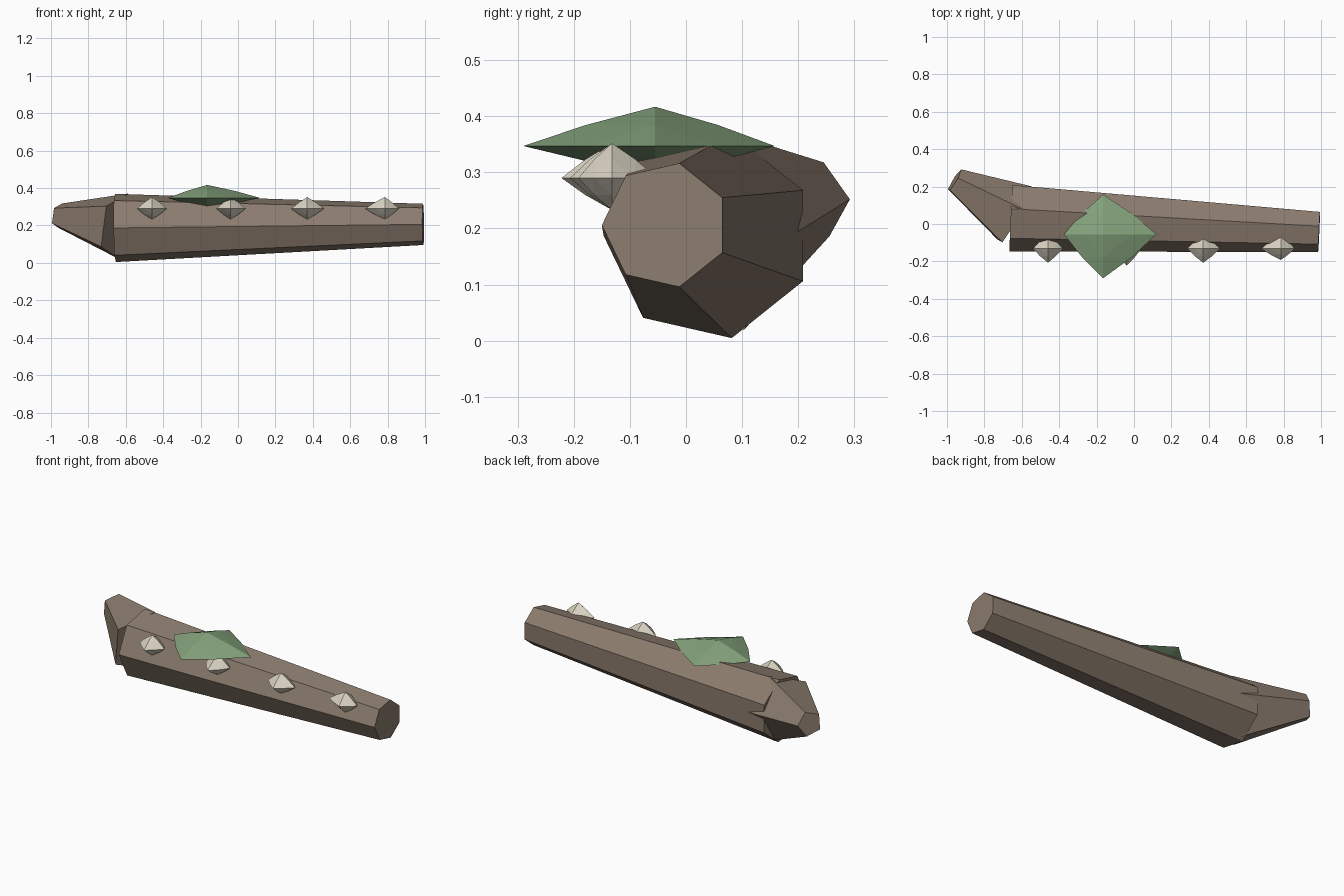
import bpy, bmesh
from math import cos, sin, pi
from mathutils import Vector

if "Cube" in bpy.data.objects:
    bpy.data.objects.remove(bpy.data.objects["Cube"])


def material(name, rgb):
    m = bpy.data.materials.new(name)
    m.diffuse_color = (*rgb, 1)
    m.use_nodes = True
    m.node_tree.nodes["Principled BSDF"].inputs["Base Color"].default_value = m.diffuse_color
    return m


BARK = material("bark", (0.26, 0.20, 0.155))
MOSS = material("moss_green", (0.23, 0.36, 0.20))
CREAM = material("fungus_cream", (0.70, 0.65, 0.54))


def finish(bm, name, mat):
    bmesh.ops.recalc_face_normals(bm, faces=bm.faces)
    me = bpy.data.meshes.new(name)
    bm.to_mesh(me)
    bm.free()
    me.materials.append(mat)
    ob = bpy.data.objects.new(name, me)
    bpy.context.collection.objects.link(ob)
    return ob


def tapered_log(name, a, b, ra, rb, sides):
    """Capped tapered prism from a to b."""
    a, b = Vector(a), Vector(b)
    d = (b - a).normalized()
    u = Vector((0, 0, 1)).cross(d).normalized()
    v = d.cross(u)
    bm = bmesh.new()
    rings = []
    for c, r in ((a, ra), (b, rb)):
        angles = [pi + 2 * pi * i / sides for i in range(sides)]
        rings.append([bm.verts.new(c + r * (cos(t) * u + sin(t) * v)) for t in angles])
    for ring in rings:
        bm.faces.new(ring)
    for i in range(sides):
        j = (i + 1) % sides
        bm.faces.new((rings[0][i], rings[0][j], rings[1][j], rings[1][i]))
    finish(bm, name, BARK)


def faceted_clump(name, centre, xs, ys, zs, mat, mid=0.53):
    """Once-subdivided octahedron; xs, ys, zs are (minus, plus) reaches."""
    bm = bmesh.new()
    cache = {}

    def point(p):
        key = tuple(p)
        if key not in cache:
            off = [p[k] * (r[1] if p[k] > 0 else r[0]) for k, r in enumerate((xs, ys, zs))]
            cache[key] = bm.verts.new(Vector(centre) + Vector(off))
        return cache[key]

    for sx in (-1, 1):
        for sy in (-1, 1):
            for sz in (-1, 1):
                X, Y, Z = Vector((sx, 0, 0)), Vector((0, sy, 0)), Vector((0, 0, sz))
                xy, yz, zx = (X + Y) * mid, (Y + Z) * mid, (Z + X) * mid
                for tri in ((X, xy, zx), (Y, yz, xy), (Z, zx, yz), (xy, yz, zx)):
                    bm.faces.new([point(p) for p in tri])
    finish(bm, name, mat)


# Fallen trunk and broken branch stub
tapered_log("trunk", (-0.657, 0.04, 0.187), (0.99, -0.037, 0.206), 0.187, 0.113, 7)
tapered_log("branch_stub", (-0.64, 0.04, 0.195), (-0.96, 0.232, 0.252), 0.187, 0.07, 5)

# Moss patch on top
faceted_clump("moss_patch", (-0.165, -0.055, 0.347), (0.21, 0.285), (0.235, 0.213),
              (0.05, 0.07), MOSS)

# Row of bracket fungi along the front
for i, (x, front, left, right) in enumerate(((-0.46, 0.075, 0.08, 0.08), (-0.04, 0.09, 0.075, 0.08),
                                             (0.37, 0.075, 0.085, 0.09), (0.785, 0.06, 0.105, 0.075))):
    faceted_clump(f"bracket_fungus_{i + 1}", (x, -0.132, 0.29), (left, right), (front, 0.08),
                  (0.057, 0.062), CREAM)
